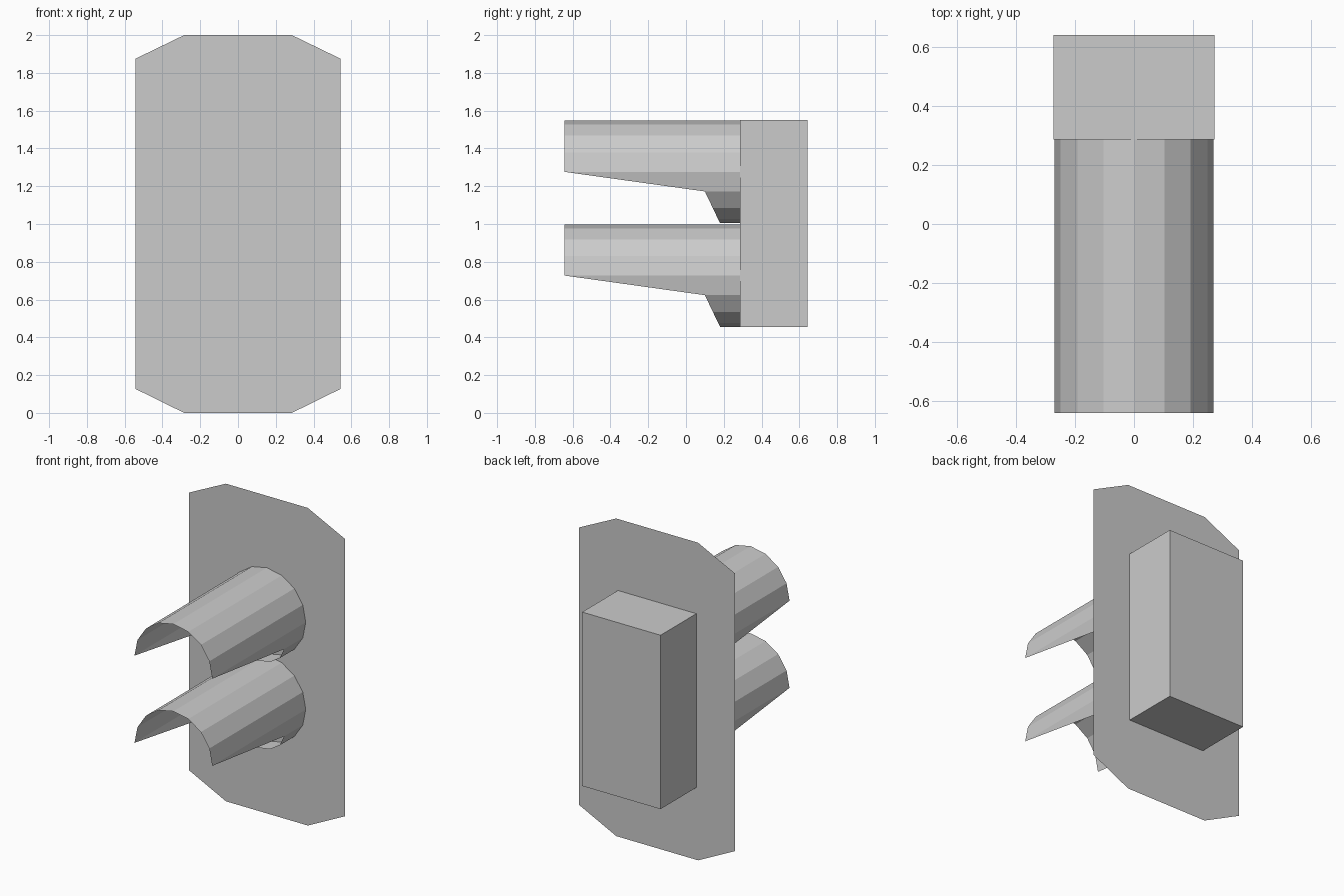
import bpy
from math import sin, cos, pi

if "Cube" in bpy.data.objects:
    bpy.data.objects.remove(bpy.data.objects["Cube"])

PLATE_Y = 0.287


def make_mesh(name, verts, faces):
    mesh = bpy.data.meshes.new(name)
    mesh.from_pydata(verts, [], faces)
    mesh.update()
    obj = bpy.data.objects.new(name, mesh)
    bpy.context.collection.objects.link(obj)
    return obj


# Thin backing plate with clipped corners
outline = [(0.285, 0), (0.543, 0.127), (0.543, 1.875), (0.285, 2)]
outline += [(-x, z) for x, z in reversed(outline)]
make_mesh("backing_plate", [(x, PLATE_Y, z) for x, z in outline],
          [tuple(reversed(range(len(outline))))])

# Housing box behind the plate, open where the plate closes it
corners = [(-0.273, 0.455), (0.273, 0.455), (0.273, 1.55), (-0.273, 1.55)]
box_verts = [(x, y, z) for y in (PLATE_Y, 0.643) for x, z in corners]
box_faces = [(i, (i + 1) % 4, (i + 1) % 4 + 4, i + 4) for i in range(4)]
make_mesh("housing", box_verts, box_faces + [(7, 6, 5, 4)])


# 16-sided light hood: full tube at the plate, cut away underneath to the front
def hood(name, centre_z, radius=0.271, sides=16):
    front_y = [0.18, 0.17, 0.142, 0.10, -0.643]  # bottom vertex up to mid-height
    verts, faces = [], []
    for i in range(sides):
        a = 2 * pi * i / sides
        step = min(i, sides - i)
        x, z = radius * sin(a), centre_z - radius * cos(a)
        verts += [(x, front_y[min(step, 4)], z), (x, PLATE_Y, z)]
        j = (i + 1) % sides
        faces.append((2 * i, 2 * j, 2 * j + 1, 2 * i + 1))
    return make_mesh(name, verts, faces)


for label, z in (("upper", 1.276), ("lower", 0.727)):
    hood(label + "_hood", z)
